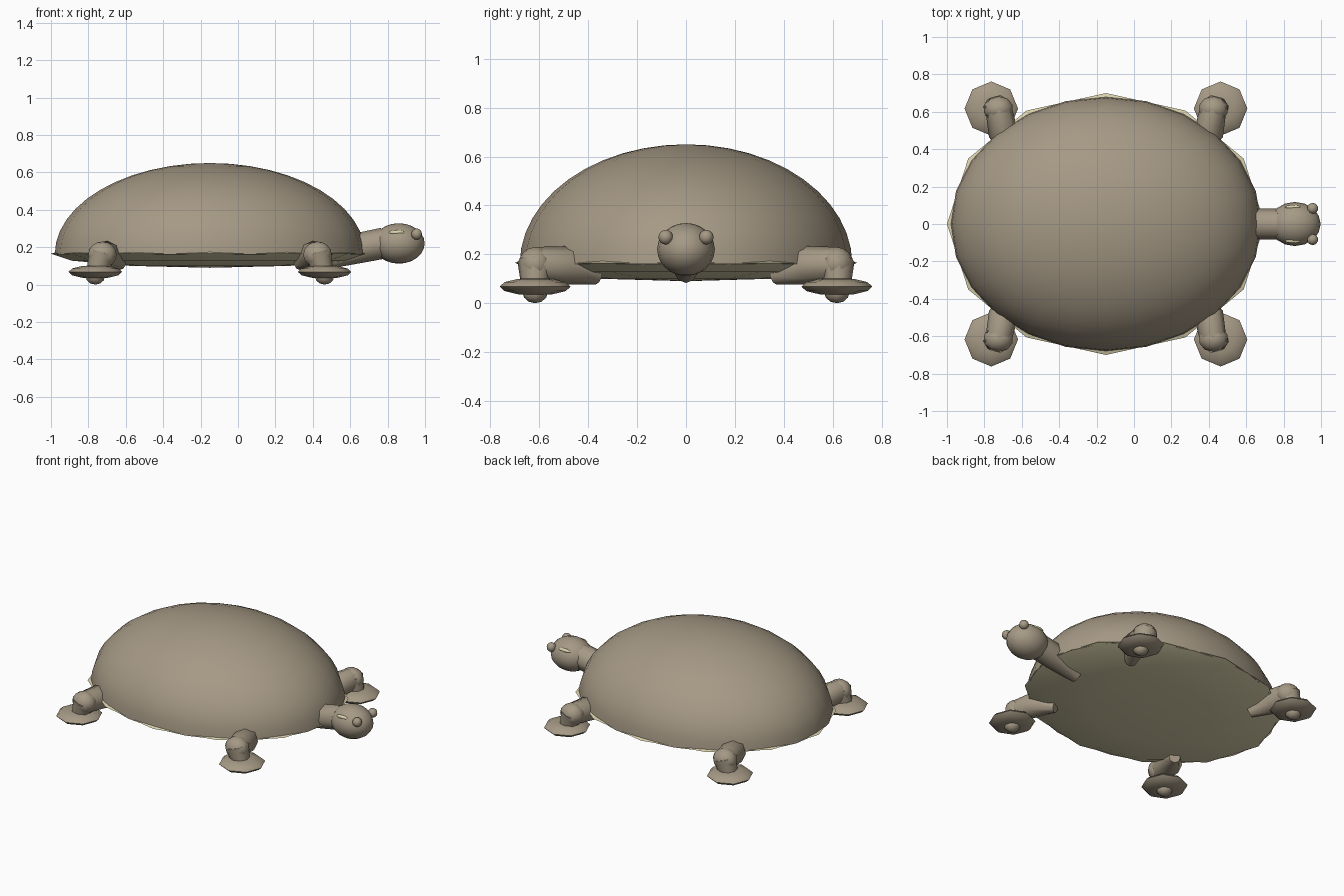
import bpy, bmesh, math
from mathutils import Vector

cube = bpy.data.objects.get("Cube")
if cube:
    bpy.data.objects.remove(cube)


def make_material(name, rgb):
    mat = bpy.data.materials.new(name)
    mat.use_nodes = True
    mat.diffuse_color = (*rgb, 1)
    mat.node_tree.nodes["Principled BSDF"].inputs["Base Color"].default_value = (*rgb, 1)
    return mat


brown = make_material("taupe_brown", (0.38, 0.32, 0.235))
cream = make_material("pale_cream", (0.70, 0.65, 0.42))


def finish(name, bm, mat, smooth=True, angle=60):
    mesh = bpy.data.meshes.new(name)
    bmesh.ops.recalc_face_normals(bm, faces=bm.faces)
    bm.to_mesh(mesh)
    bm.free()
    mesh.materials.append(mat)
    obj = bpy.data.objects.new(name, mesh)
    bpy.context.collection.objects.link(obj)
    if smooth:
        bpy.ops.object.select_all(action="DESELECT")
        obj.select_set(True)
        bpy.context.view_layer.objects.active = obj
        bpy.ops.object.shade_smooth_by_angle(angle=math.radians(angle))
    return obj


def ellipsoid(name, centre, radii, mat, segs=12, rings=8, half=False):
    bm = bmesh.new()
    bmesh.ops.create_uvsphere(bm, u_segments=segs, v_segments=rings, radius=1)
    if half:
        geom = bm.verts[:] + bm.edges[:] + bm.faces[:]
        bmesh.ops.bisect_plane(bm, geom=geom, plane_co=(0, 0, 0), plane_no=(0, 0, -1),
                               clear_outer=True, dist=0.001)
    bmesh.ops.scale(bm, vec=radii, verts=bm.verts)
    bmesh.ops.translate(bm, vec=centre, verts=bm.verts)
    return finish(name, bm, mat)


def limb(name, points, radii, mat, sides=8):
    """Tapered tube through points, closed at both ends."""
    bm = bmesh.new()
    pts = [Vector(p) for p in points]
    loops = []
    for i, p in enumerate(pts):
        along = pts[min(i + 1, len(pts) - 1)] - pts[max(i - 1, 0)]
        turn = along.to_track_quat("Z", "Y")
        ring = []
        for k in range(sides):
            a = math.tau * k / sides
            ring.append(bm.verts.new(p + turn @ Vector((math.cos(a), math.sin(a), 0)) * radii[i]))
        loops.append(ring)
    for low, high in zip(loops, loops[1:]):
        for k in range(sides):
            n = (k + 1) % sides
            bm.faces.new((low[k], low[n], high[n], high[k]))
    bm.faces.new(loops[0])
    bm.faces.new(loops[-1])
    return finish(name, bm, mat)


# Shell dome and the coarser belly plate whose corners poke out as a rim
MID = -0.15
ellipsoid("shell", (MID, 0, 0.16), (0.83, 0.68, 0.49), brown, 24, 24, half=True)
ellipsoid("belly_plate", (MID, 0, 0.165), (0.85, 0.70, 0.075), cream, 12, 6)

# Neck and head
limb("neck", [(0.46, 0, 0.125), (0.67, 0, 0.2), (0.78, 0, 0.222)], [0.045, 0.082, 0.083], brown)
ellipsoid("head", (0.86, 0, 0.22), (0.138, 0.118, 0.108), brown, 16, 12)

# Eyes and pale cheek patches
for side, y in (("left", 1), ("right", -1)):
    ellipsoid(side + "_eye", (0.955, 0.083 * y, 0.27), (0.03, 0.03, 0.03), brown, 10, 8)
    ellipsoid(side + "_cheek_patch", (0.85, 0.091 * y, 0.279), (0.045, 0.012, 0.012), cream, 8, 6)

# Legs, mirrored across both axes of the shell
for end, sx in (("front", 1), ("back", -1)):
    for side, sy in (("left", 1), ("right", -1)):
        name = end + "_" + side

        def at(x, y, z):
            return (MID + sx * x, sy * y, z)

        limb(name + "_thigh", [at(0.48, 0.36, 0.11), at(0.55, 0.49, 0.155), at(0.575, 0.62, 0.16)],
             [0.035, 0.08, 0.07], brown)
        ellipsoid(name + "_knee", at(0.575, 0.615, 0.16), (0.08, 0.07, 0.07), brown, 10, 8)
        limb(name + "_shin", [at(0.575, 0.615, 0.17), at(0.605, 0.62, 0.07)], [0.075, 0.055], brown)
        ellipsoid(name + "_foot", at(0.613, 0.617, 0.068), (0.143, 0.145, 0.036), brown, 8, 6)
        ellipsoid(name + "_foot_pad", at(0.613, 0.617, 0.045), (0.052, 0.052, 0.045), brown, 8, 6)
